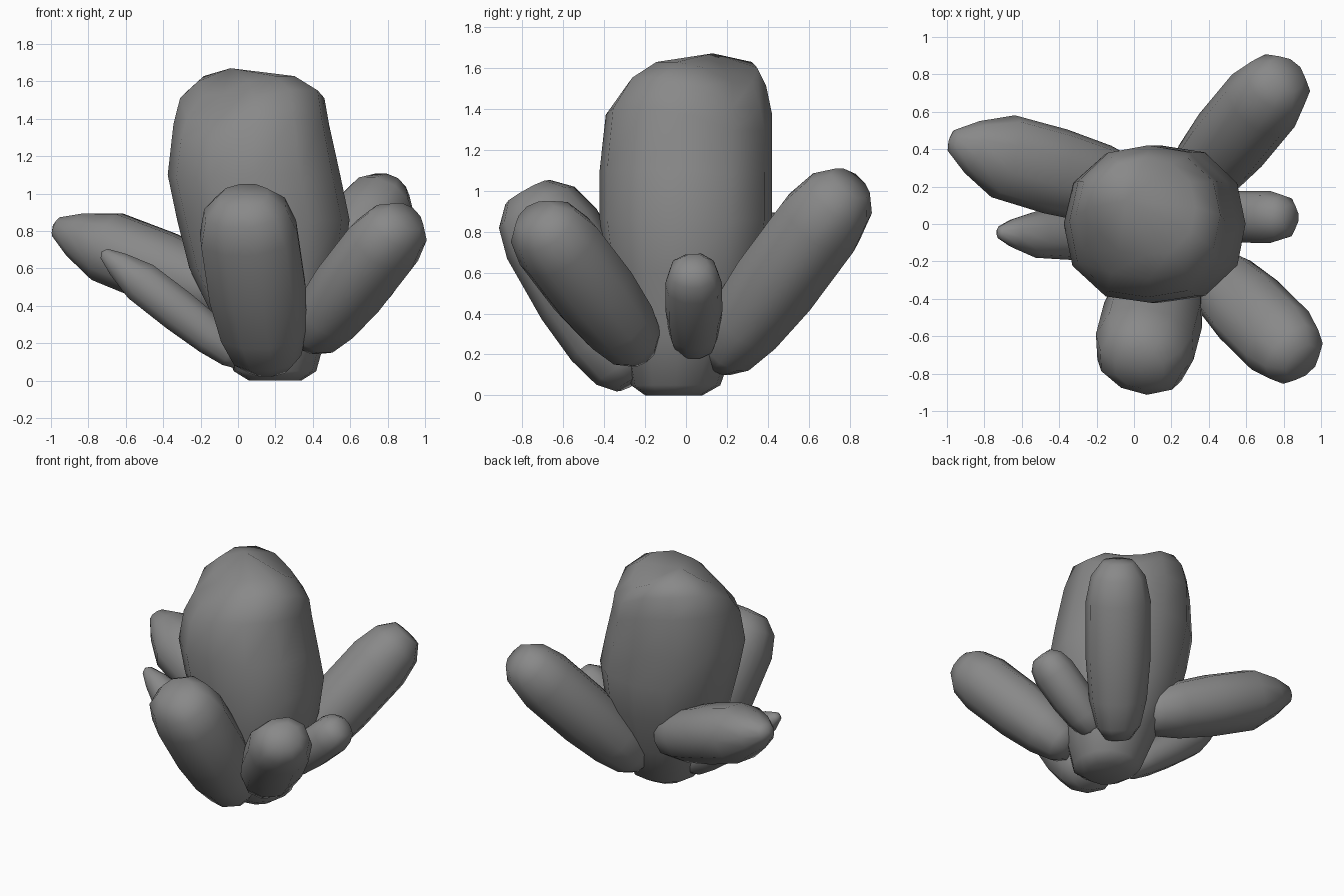
import bpy, bmesh, random
from math import cos, sin, pi
from mathutils import Vector

if "Cube" in bpy.data.objects:
    bpy.data.objects.remove(bpy.data.objects["Cube"])

random.seed(4)
stone = bpy.data.materials.new("dark_stone")
stone.diffuse_color = (.25, .25, .25, 1)
stone.use_nodes = True
stone.node_tree.nodes["Principled BSDF"].inputs["Base Color"].default_value = stone.diffuse_color


def loft(name, rings, u, v, tip, sides=10, jitter=0.03):
    """Skin rings of (centre, radius_u, radius_v, sag) and close with a tip point."""
    bm = bmesh.new()
    wobble = [1 + random.uniform(-jitter, jitter) + .05 * abs(sin(4 * pi * i / sides))
              for i in range(sides)]
    loops = []
    for c, ru, rv, sag in rings:
        loop = []
        for i in range(sides):
            a = 2 * pi * i / sides
            p = c + wobble[i] * (u * ru * cos(a) + v * rv * sin(a))
            d = sin(2 * a)
            p.z -= sag * d * (1 if d > 0 else .4)
            loop.append(bm.verts.new(p))
        loops.append(loop)
    for lo, hi in zip(loops, loops[1:]):
        for i in range(sides):
            j = (i + 1) % sides
            bm.faces.new((lo[i], lo[j], hi[j], hi[i]))
    bm.faces.new(loops[0][::-1])
    top = bm.verts.new(tip)
    for i in range(sides):
        bm.faces.new((loops[-1][i], loops[-1][(i + 1) % sides], top))
    bmesh.ops.recalc_face_normals(bm, faces=bm.faces)
    for f in bm.faces:
        f.smooth = True
    me = bpy.data.meshes.new(name)
    bm.to_mesh(me)
    bm.free()
    me.materials.append(stone)
    ob = bpy.data.objects.new(name, me)
    bpy.context.collection.objects.link(ob)


# side crystal profiles: position along the axis, radius factor
BLUNT = [(0, .42), (.07, .70), (.22, .89), (.45, 1), (.77, 1), (.91, .84), (.99, .5)]
POINTED = [(0, .5), (.07, .75), (.22, .92), (.45, 1), (.72, .98), (.88, .62), (.98, .28)]


def shard(name, start, end, wide, deep, profile=BLUNT):
    s, e = Vector(start), Vector(end)
    axis = (e - s).normalized()
    u = Vector((0, 0, 1)).cross(axis).normalized()
    v = axis.cross(u)
    rings = [(s.lerp(e, t), wide * k, deep * k, 0) for t, k in profile]
    loft(name, rings, u, v, e)


# large central crystal: x, y, z, radius x, radius y, corner sag
MAIN = [(.20, -.06, 0, .14, .14, 0), (.20, -.05, .05, .22, .22, 0), (.19, -.03, .3, .30, .29, 0),
        (.155, 0, .6, .41, .39, 0), (.14, 0, .86, .46, .425, 0), (.09, 0, 1.1, .46, .425, .02),
        (.075, .015, 1.37, .415, .41, .09), (.08, .05, 1.51, .385, .345, .12),
        (.06, .09, 1.60, .27, .26, .08)]
loft("central_crystal", [(Vector(r[:3]), *r[3:]) for r in MAIN],
     Vector((1, 0, 0)), Vector((0, 1, 0)), Vector((-.04, .13, 1.67)), 12, .015)

# surrounding crystals
shard("front_crystal", (.17, -.25, .07), (.03, -.78, 1.0), .27, .24)
shard("front_right_crystal", (.37, -.22, .20), (.905, -.745, .885), .215, .195)
shard("back_right_crystal", (.27, .15, .16), (.82, .81, 1.045), .215, .21)
shard("back_left_crystal", (.05, .15, .42), (-.99, .45, .83), .235, .20, POINTED)
shard("small_right_crystal", (.36, .04, .22), (.84, .035, .645), .14, .135)
shard("small_left_crystal", (.02, -.08, .11), (-.73, -.045, .69), .13, .115, POINTED)
